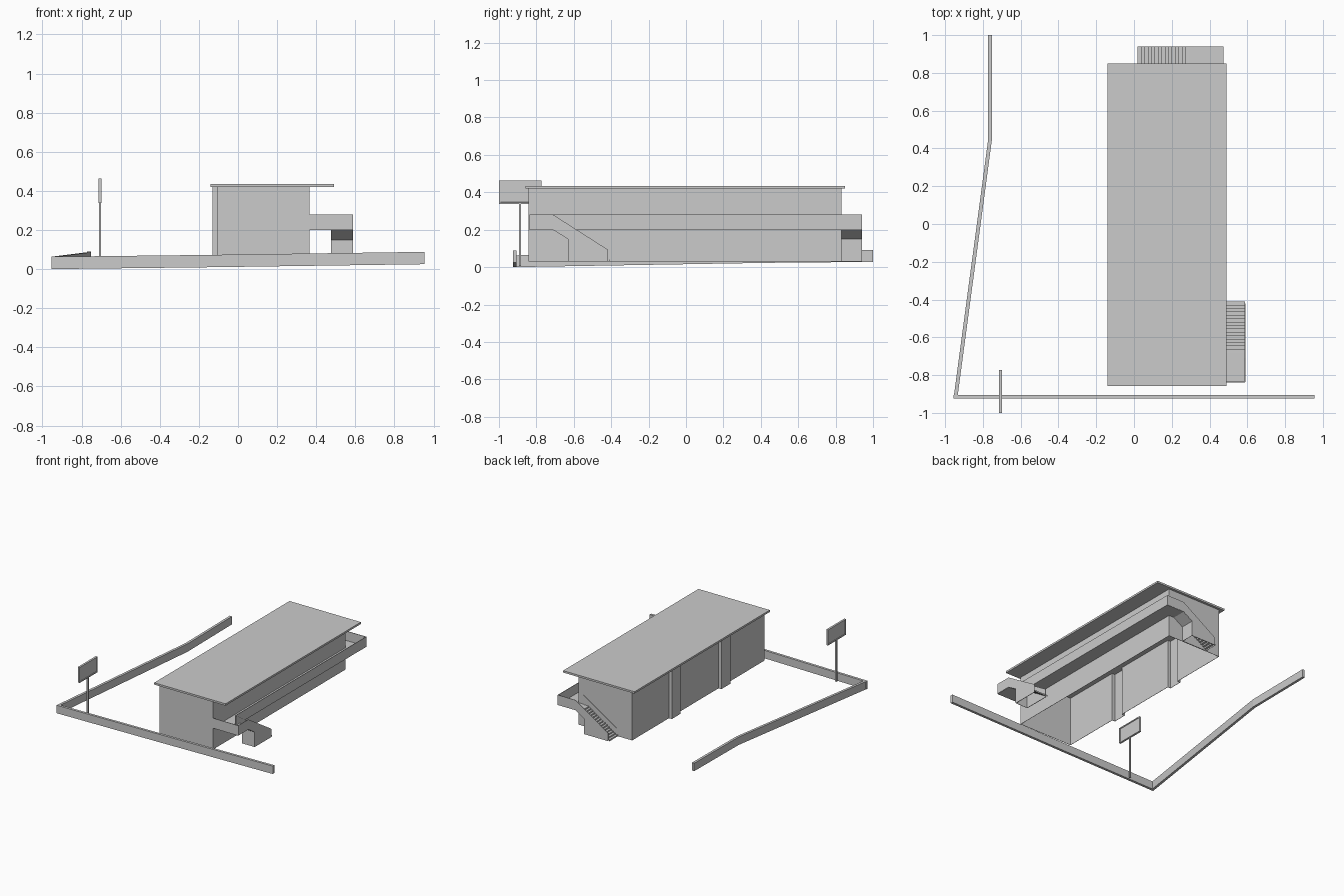
import bpy, bmesh
from mathutils import Vector

cube = bpy.data.objects.get("Cube")
if cube:
    bpy.data.objects.remove(cube, do_unlink=True)

mat = bpy.data.materials.new("plain_grey")
mat.use_nodes = True
GREY = (0.6, 0.6, 0.6, 1)
mat.diffuse_color = GREY
mat.node_tree.nodes["Principled BSDF"].inputs["Base Color"].default_value = GREY


def finish(name, bm):
    bmesh.ops.recalc_face_normals(bm, faces=bm.faces[:])
    mesh = bpy.data.meshes.new(name)
    bm.to_mesh(mesh)
    bm.free()
    mesh.materials.append(mat)
    obj = bpy.data.objects.new(name, mesh)
    bpy.context.collection.objects.link(obj)
    return obj


def box(name, x, y, z):
    bm = bmesh.new()
    bmesh.ops.create_cube(bm, size=1)
    for v in bm.verts:
        v.co = [lo + (c + 0.5) * (hi - lo) for c, (lo, hi) in zip(v.co, (x, y, z))]
    return finish(name, bm)


def thicken(obj, thickness, offset=0):
    mod = obj.modifiers.new("thickness", 'SOLIDIFY')
    mod.thickness, mod.offset = thickness, offset


def ribbon(name, points, sweep, thickness, closed=False, offset=0):
    """Sheet made by sweeping a polyline along a vector."""
    bm = bmesh.new()
    low = [bm.verts.new(p) for p in points]
    high = [bm.verts.new(Vector(p) + Vector(sweep)) for p in points]
    count = len(points)
    for i in range(count if closed else count - 1):
        j = (i + 1) % count
        bm.faces.new((low[i], low[j], high[j], high[i]))
    obj = finish(name, bm)
    thicken(obj, thickness, offset)
    return obj


def plate(name, points, thickness):
    bm = bmesh.new()
    bm.faces.new([bm.verts.new(p) for p in points])
    obj = finish(name, bm)
    thicken(obj, thickness)


# Building shell, open below, with two shafts pushed out of the left-hand wall
GROUND, EAVES = 0.03, 0.42
WALL, SHAFT = -0.105, -0.13
outline = [(0.365, -0.84), (0.365, 0.83), (WALL, 0.83)]
for top, bottom in ((0.365, 0.255), (-0.26, -0.37)):
    outline += [(WALL, top), (SHAFT, top), (SHAFT, bottom), (WALL, bottom)]
outline.append((WALL, -0.84))
ribbon("building_walls", [(x, y, GROUND) for x, y in outline],
       (0, 0, EAVES - GROUND), 0.003, closed=True)
box("roof_slab", (-0.14, 0.49), (-0.857, 0.85), (EAVES, 0.435))

# Access balcony
DECK, RAIL, T = 0.2, 0.28, 0.004
box("balcony_floor", (0.365, 0.475), (-0.835, 0.935), (DECK, DECK + T))
box("balcony_side_parapet", (0.475 - T, 0.475), (-0.71, 0.938), (DECK, RAIL))
box("balcony_front_parapet", (0.365, 0.587), (-0.838, -0.838 + T), (DECK, RAIL))


# Stairs: u runs up the flight, w runs across it
def stair(name, place, length, width, steps=15):
    slope = [(0.3, RAIL), (0.01, 0.095), (0.01, GROUND),
             (0.22, GROUND), (0.22, 0.15), (0.3, DECK)]
    outer = [(length, RAIL)] + slope + [(length, DECK)]
    plate(name + "_outer_side", [place(u, width, z) for u, z in outer], T)
    plate(name + "_inner_side", [place(u, 0.004, z) for u, z in slope], T)
    sweep = Vector(place(0, width, 0)) - Vector(place(0, 0, 0))
    run, rise = 0.27 / steps, (DECK + T - GROUND) / steps
    treads = [(0, GROUND)]
    for i in range(steps):
        treads += [(i * run, GROUND + (i + 1) * rise),
                   ((i + 1) * run, GROUND + (i + 1) * rise)]
    treads.append((length, DECK + T))
    ribbon(name + "_treads", [place(u, 0, z) for u, z in treads], sweep, 0.001)
    soffit = [(0.22, GROUND), (0.22, 0.15), (0.3, DECK), (length, DECK)]
    ribbon(name + "_soffit", [place(u, 0, z) for u, z in soffit], sweep, 0.002)


stair("front_stair", lambda u, w, z: (0.475 + w, -0.41 - u, z), 0.427, 0.112)
stair("back_stair", lambda u, w, z: (0.02 + u, 0.83 + w, z), 0.455, 0.109)


# Boundary walls following the sloping ground
def boundary(name, stations, across):
    bm = bmesh.new()
    rings = []
    for x, y, z in stations:
        ring = []
        for side, up in ((-1, 0), (1, 0), (1, 0.063), (-1, 0.063)):
            ring.append(bm.verts.new((x + side * across[0], y + side * across[1], z + up)))
        rings.append(ring)
    for a, b in zip(rings, rings[1:]):
        for i in range(4):
            j = (i + 1) % 4
            bm.faces.new((a[i], a[j], b[j], b[i]))
    bm.faces.new(rings[0])
    bm.faces.new(rings[-1])
    finish(name, bm)


boundary("front_boundary_wall",
         [(-0.955, -0.915, 0), (-0.1, -0.915, 0.01), (0.955, -0.915, 0.025)], (0, 0.01))
boundary("side_boundary_wall",
         [(-0.945, -0.92, 0), (-0.763, 0.44, 0.023), (-0.763, 1.0, 0.028)], (0.01, 0))

# Roadside sign with a recessed panel on each face
box("sign_post", (-0.711, -0.701), (-0.893, -0.881), (0.005, 0.345))
board = box("sign_board", (-0.714, -0.698), (-1.0, -0.772), (0.338, 0.462))
bm = bmesh.new()
bm.from_mesh(board.data)
panels = [f for f in bm.faces if abs(f.normal.x) > 0.9]
bmesh.ops.inset_individual(bm, faces=panels, thickness=0.012, depth=0)
bmesh.ops.inset_individual(bm, faces=panels, thickness=0.001, depth=-0.004)
bm.to_mesh(board.data)
bm.free()
